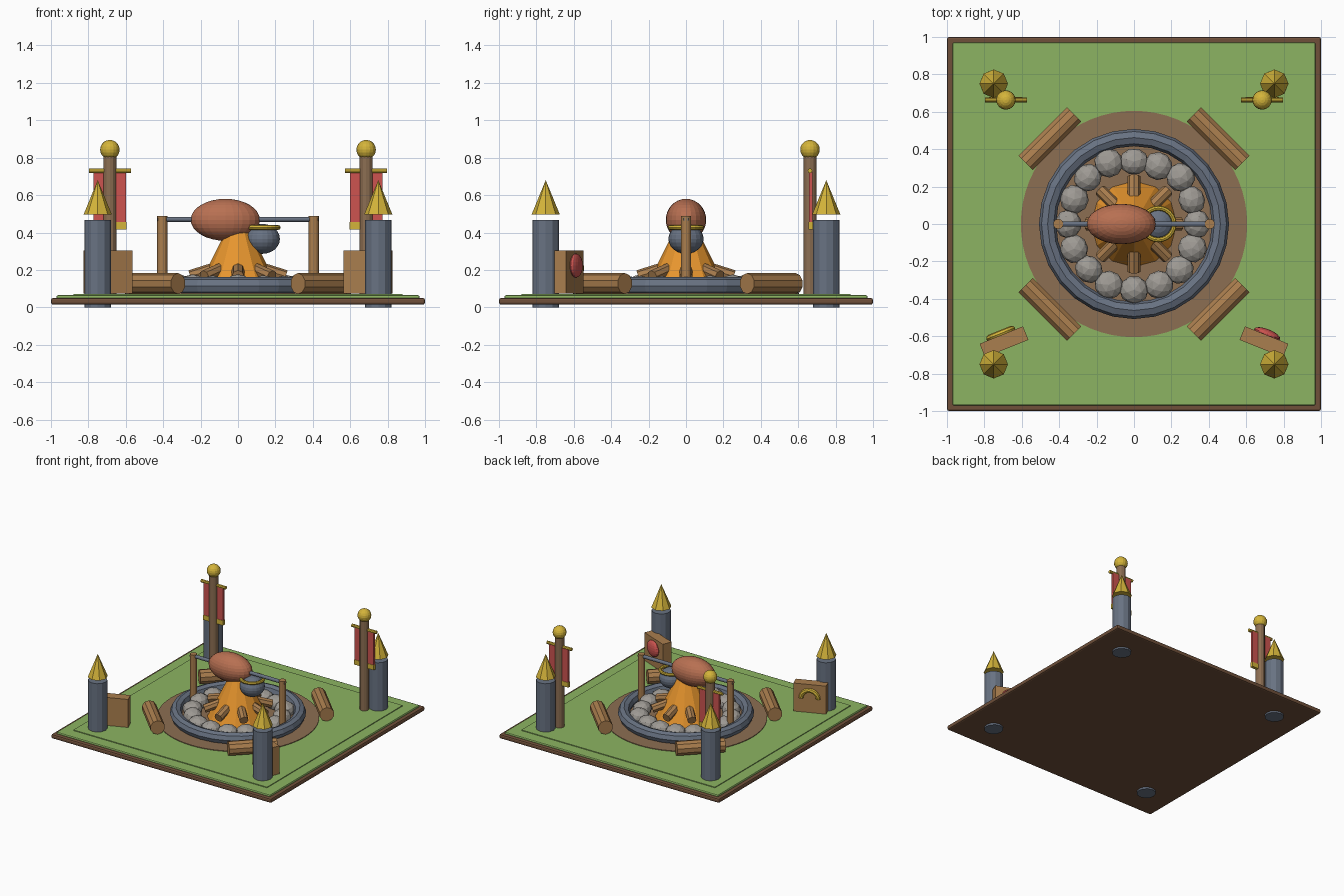
import bpy, bmesh, math, random
from math import sin, cos, pi, radians
from mathutils import Vector, Matrix

random.seed(4)
old = bpy.data.objects.get("Cube")
if old:
    bpy.data.objects.remove(old, do_unlink=True)


def material(name, r, g, b):
    """Make a flat material from display (sRGB) values."""
    lin = [(c / 255 / 12.92) if c < 11 else ((c / 255 + 0.055) / 1.055) ** 2.4 for c in (r, g, b)]
    m = bpy.data.materials.new(name)
    m.use_nodes = True
    m.diffuse_color = (*lin, 1)
    m.node_tree.nodes["Principled BSDF"].inputs["Base Color"].default_value = (*lin, 1)
    return m


GRASS = material("grass_green", 140, 180, 98)
EARTH = material("earth_brown", 140, 110, 82)
BARK = material("dark_brown", 112, 80, 58)
WOOD = material("wood_tan", 170, 126, 78)
STONE = material("slate_blue", 104, 114, 130)
ROCK = material("rock_grey", 158, 154, 148)
GOLD = material("gold", 212, 180, 58)
RED = material("banner_red", 205, 84, 80)
MEAT = material("roast_brown", 184, 112, 82)
FIRE = material("fire_orange", 232, 150, 46)


def finish(name, bm, mat, matrix=Matrix(), smooth=False):
    bmesh.ops.recalc_face_normals(bm, faces=bm.faces)
    mesh = bpy.data.meshes.new(name)
    bm.to_mesh(mesh)
    bm.free()
    mesh.materials.append(mat)
    ob = bpy.data.objects.new(name, mesh)
    ob.matrix_world = matrix
    bpy.context.collection.objects.link(ob)
    if smooth:
        for p in mesh.polygons:
            p.use_smooth = True
    return ob


def box(name, mat, loc, size, turn=0, bevel=0):
    bm = bmesh.new()
    bmesh.ops.create_cube(bm, size=1, matrix=Matrix.Diagonal((*size, 1)))
    ob = finish(name, bm, mat, Matrix.Translation(loc) @ Matrix.Rotation(turn, 4, 'Z'))
    if bevel:
        mod = ob.modifiers.new("Bevel", 'BEVEL')
        mod.width = bevel
        mod.segments = 2
    return ob


def rod(name, mat, a, b, r, sides=12, r2=None):
    """Cylinder or cone running from point a to point b."""
    a, b = Vector(a), Vector(b)
    bm = bmesh.new()
    bmesh.ops.create_cone(bm, cap_ends=True, segments=sides, radius1=r,
                          radius2=r if r2 is None else r2, depth=(b - a).length)
    turn = (b - a).to_track_quat('Z', 'Y').to_matrix().to_4x4()
    return finish(name, bm, mat, Matrix.Translation((a + b) / 2) @ turn)


def ball(name, mat, loc, size, u=16, v=10, turn=Matrix()):
    bm = bmesh.new()
    bmesh.ops.create_uvsphere(bm, u_segments=u, v_segments=v, radius=1)
    return finish(name, bm, mat, Matrix.Translation(loc) @ turn @ Matrix.Diagonal((*size, 1)))


def ring(name, mat, loc, major, minor, n=24, k=8, arc=2 * pi, turn=Matrix()):
    """Torus, or an arched part of one when arc is below a full turn."""
    bm = bmesh.new()
    full = arc > 6.2
    loops = []
    for i in range(n if full else n + 1):
        a = arc * i / n
        loops.append([bm.verts.new(((major + minor * cos(t)) * cos(a),
                                    (major + minor * cos(t)) * sin(a), minor * sin(t)))
                      for t in (2 * pi * j / k for j in range(k))])
    for i in range(n):
        p, q = loops[i], loops[(i + 1) % len(loops)]
        for j in range(k):
            bm.faces.new((p[j], q[j], q[(j + 1) % k], p[(j + 1) % k]))
    if not full:
        bm.faces.new(loops[0])
        bm.faces.new(loops[-1])
    return finish(name, bm, mat, Matrix.Translation(loc) @ turn)


# Ground: wooden tray, lawn, raised lawn panel and dirt circle
box("base_tray", BARK, (0, 0, 0.032), (2, 2, 0.036), bevel=0.012)
box("lawn", GRASS, (0, 0, 0.053), (1.94, 1.94, 0.024), bevel=0.008)
box("lawn_panel", GRASS, (0, 0, 0.06), (1.76, 1.76, 0.022))
rod("dirt_circle", EARTH, (0, 0, 0.05), (0, 0, 0.076), 0.605, 64)

# Fire pit: stone kerb, ring of rocks, flame and firewood
ring("pit_kerb", STONE, (0, 0, 0.115), 0.462, 0.046, 28, 8)
for i in range(16):
    a = 2 * pi * i / 16
    r = random.uniform(0.33, 0.355)
    bm = bmesh.new()
    bmesh.ops.create_icosphere(bm, subdivisions=2, radius=1)
    finish("pit_rock", bm, ROCK,
           Matrix.Translation((r * cos(a), r * sin(a), 0.112))
           @ Matrix.Rotation(a, 4, 'Z')
           @ Matrix.Diagonal((random.uniform(0.07, 0.08), 0.078, random.uniform(0.055, 0.066), 1)))
rod("flame", FIRE, (0, 0, 0.074), (0, 0, 0.54), 0.23, 12, 0)
for i in range(8):
    c, s = cos(i * pi / 4), sin(i * pi / 4)
    rod("firewood", WOOD, (0.255 * c, 0.255 * s, 0.165), (0.05 * c, 0.05 * s, 0.23), 0.034, 8)

# Spit with roast and cooking pot
for x in (-0.405, 0.405):
    rod("spit_post", WOOD, (x, 0, 0.07), (x, 0, 0.487), 0.027)
rod("spit_bar", STONE, (-0.43, 0, 0.47), (0.43, 0, 0.47), 0.014)
ball("roast", MEAT, (-0.068, 0, 0.468), (0.185, 0.108, 0.112), 24, 16)
ball("pot", STONE, (0.13, 0, 0.366), (0.094, 0.094, 0.08), 20, 12)
ring("pot_rim", GOLD, (0.13, 0, 0.427), 0.085, 0.013, 24, 8)

# Log seats set tangent to the pit
for sx, sy in ((1, 1), (-1, 1), (-1, -1), (1, -1)):
    d = Vector((-sy, sx, 0)).normalized() * 0.183
    mid = Vector((0.45 * sx, 0.456 * sy, 0.127))
    rod("log_seat", WOOD, mid - d, mid + d, 0.056, 10)

# Corner towers with floating pointed caps
for sx in (-1, 1):
    for sy in (-1, 1):
        x, y = 0.75 * sx, 0.75 * sy
        rod("tower", STONE, (x, y, 0), (x, y, 0.468), 0.072, 12)
        rod("tower_cap", GOLD, (x, y, 0.495), (x, y, 0.68), 0.076, 8, 0)

for side in (-1, 1):
    # Banner pole with finial, crossbar, cloth and hem
    x, y = 0.685 * side, 0.663
    rod("banner_pole", EARTH, (x, y, 0.07), (x, y, 0.82), 0.035)
    ball("pole_finial", GOLD, (x, y, 0.843), (0.052, 0.052, 0.052))
    rod("banner_crossbar", GOLD, (x - 0.112, y, 0.73), (x + 0.112, y, 0.73), 0.013, 8)
    box("banner_cloth", RED, (x, y + 0.004, 0.575), (0.175, 0.018, 0.3))
    box("banner_hem", GOLD, (x, y + 0.004, 0.437), (0.18, 0.024, 0.04))

    # Upright wooden board facing the pit
    turn = radians(-22) * side
    centre = Vector((0.695 * side, -0.63, 0.19))
    box("display_board", WOOD, centre, (0.25, 0.078, 0.23), turn)
    out = Vector((-sin(turn), cos(turn), 0))
    spin = Matrix.Rotation(turn, 4, 'Z')
    if side > 0:
        ball("red_shield", RED, centre + out * 0.045 + Vector((0, 0, 0.033)),
             (0.075, 0.026, 0.064), 16, 10, spin)
    else:
        ring("gold_arch", GOLD, centre + out * 0.048 + Vector((0, 0, 0.005)), 0.065, 0.018,
             12, 8, pi, spin @ Matrix.Rotation(pi / 2, 4, 'X'))
